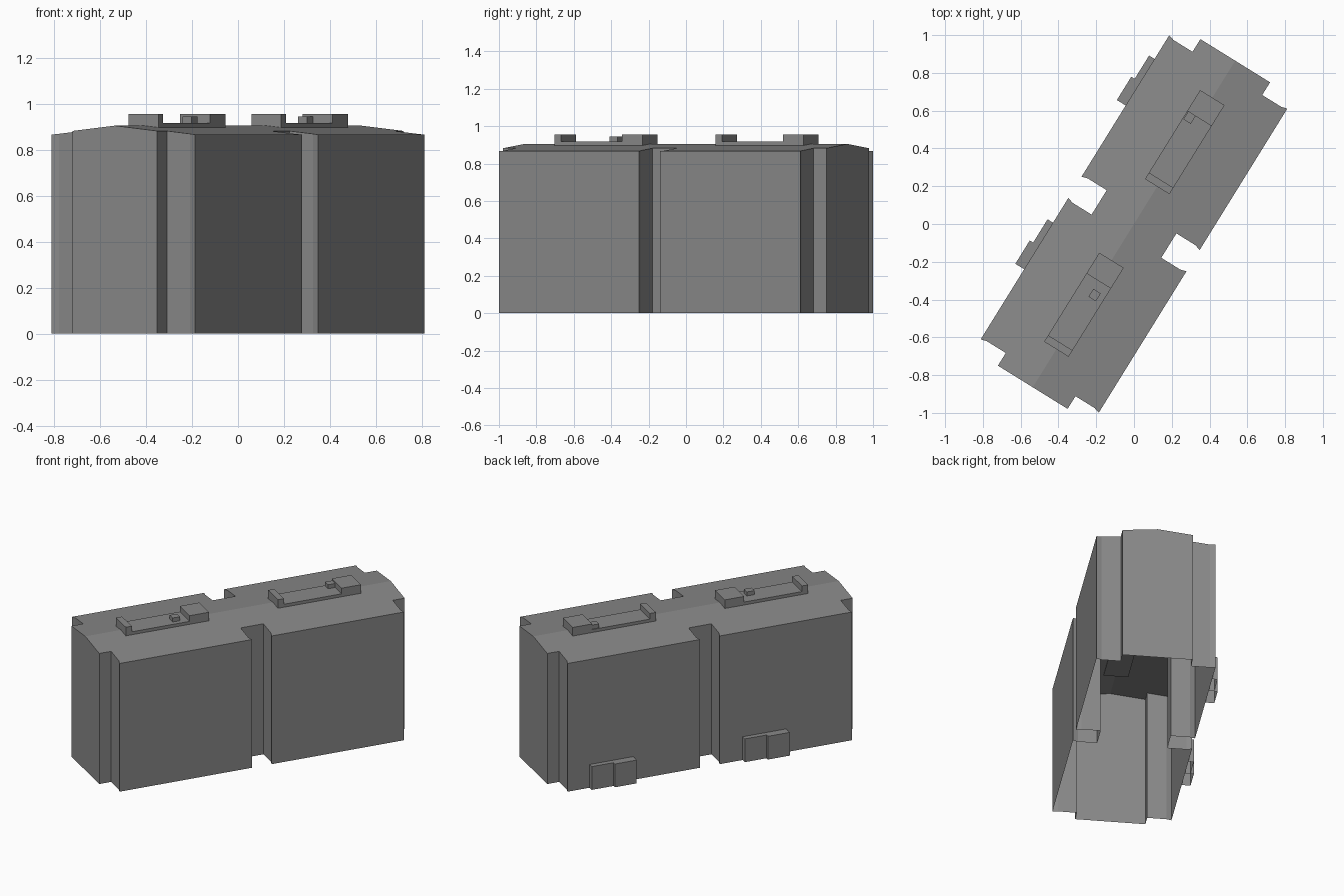
import bpy, bmesh
from math import radians
from mathutils import Matrix

if "Cube" in bpy.data.objects:
    bpy.data.objects.remove(bpy.data.objects["Cube"])

# Everything is laid out with its length along u (local x), then turned in plan
TURN = Matrix.Rotation(radians(58.2), 4, 'Z')
RIDGE, EAVE, HALF_W = 0.905, 0.866, 0.368

dark_grey = bpy.data.materials.new("dark_grey")
dark_grey.diffuse_color = (0.25, 0.25, 0.25, 1)
dark_grey.use_nodes = True
dark_grey.node_tree.nodes["Principled BSDF"].inputs["Base Color"].default_value = dark_grey.diffuse_color


def roof_z(v):
    return RIDGE - (RIDGE - EAVE) * abs(v) / HALF_W


def finish(name, bm):
    bmesh.ops.remove_doubles(bm, verts=bm.verts, dist=1e-5)
    bmesh.ops.recalc_face_normals(bm, faces=bm.faces)
    # Parts standing on the ground are open underneath
    floor = [f for f in bm.faces if all(v.co.z < 1e-4 for v in f.verts)]
    bmesh.ops.delete(bm, geom=floor, context='FACES')
    bm.transform(TURN)
    mesh = bpy.data.meshes.new(name)
    bm.to_mesh(mesh)
    bm.free()
    mesh.materials.append(dark_grey)
    obj = bpy.data.objects.new(name, mesh)
    bpy.context.collection.objects.link(obj)
    return obj


def add_box(bm, u0, u1, v0, v1, z0, z1):
    m = Matrix.Translation(((u0 + u1) / 2, (v0 + v1) / 2, (z0 + z1) / 2))
    m = m @ Matrix.Diagonal((u1 - u0, v1 - v0, z1 - z0, 1))
    bmesh.ops.create_cube(bm, size=1, matrix=m)


# Building shell: one quarter of the outline, mirrored; corners slightly chamfered
quarter = [(1.017, 0), (1.017, 0.217), (0.938, 0.217), (0.938, 0.336),
           (0.947, HALF_W), (0.066, HALF_W), (0.076, 0.336), (0.076, 0.217)]
half = quarter + [(-u, v) for u, v in reversed(quarter)]
bm = bmesh.new()
for side in (1, -1):
    top = [bm.verts.new((u, side * v, roof_z(v))) for u, v in half]
    low = [bm.verts.new((u, side * v, 0)) for u, v in half]
    bm.faces.new(top)
    for i in range(len(half) - 1):
        bm.faces.new((low[i], low[i + 1], top[i + 1], top[i]))
finish("building_shell", bm)

# Rooftop units: base slab, large housing, end bar and a small box
V0, V1 = -0.076, 0.076
for name, base, housing, bar, small in (
        ("roof_unit_back", (0.233, 0.787), (0.657, 0.787), (0.233, 0.273),
         (0.609, 0.657, 0.024, 0.070)),
        ("roof_unit_front", (-0.78, -0.226), (-0.355, -0.226), (-0.78, -0.74),
         (-0.454, -0.405, -0.044, 0.002))):
    bm = bmesh.new()
    add_box(bm, *base, V0, V1, 0.892, 0.917)
    add_box(bm, *housing, V0, V1, 0.917, 0.955)
    add_box(bm, *bar, V0, V1, 0.917, 0.955)
    add_box(bm, *small, 0.917, 0.944)
    finish(name, bm)

# Paired cabinets along the foot of the left wall
for name, u in (("wall_cabinets_back", 0.51), ("wall_cabinets_front", -0.51)):
    bm = bmesh.new()
    add_box(bm, u, u + 0.145, HALF_W, 0.423, 0, 0.157)
    add_box(bm, u + 0.145, u + 0.29, HALF_W, 0.402, 0, 0.157)
    finish(name, bm)
